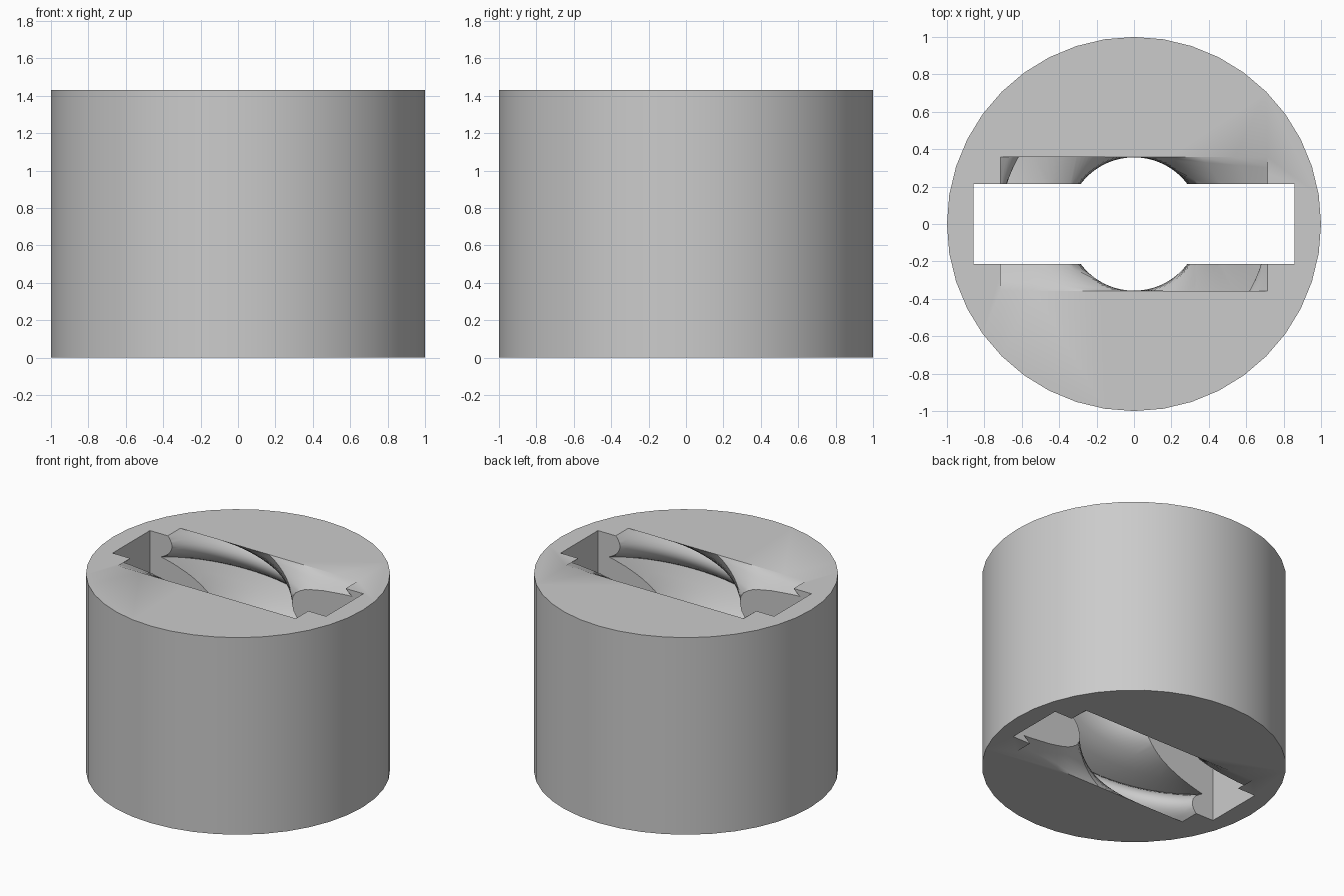
import bpy, bmesh
from math import tau
from mathutils import Vector, Matrix

cube = bpy.data.objects.get("Cube")
if cube:
    bpy.data.objects.remove(cube, do_unlink=True)

HEIGHT = 1.43
MARGIN = 0.1

grey = bpy.data.materials.new("plain grey")
grey.use_nodes = True
colour = (0.6, 0.6, 0.6, 1)
grey.diffuse_color = colour
grey.node_tree.nodes["Principled BSDF"].inputs["Base Color"].default_value = colour


def make_object(name, bm):
    bmesh.ops.recalc_face_normals(bm, faces=bm.faces)
    mesh = bpy.data.meshes.new(name)
    bm.to_mesh(mesh)
    bm.free()
    mesh.materials.append(grey)
    obj = bpy.data.objects.new(name, mesh)
    bpy.context.collection.objects.link(obj)
    return obj


def rectangle(half_x, half_y, steps):
    """Outline of a rectangle with each side split into steps."""
    corners = [Vector((sx * half_x, sy * half_y, 0))
               for sx, sy in ((1, -1), (1, 1), (-1, 1), (-1, -1))]
    return [a.lerp(b, i / steps)
            for a, b in zip(corners, corners[1:] + corners[:1])
            for i in range(steps)]


def loft(name, outline, levels):
    """Skin an outline through (height, turn) levels and cap both ends."""
    bm = bmesh.new()
    rings = []
    for z, turn in levels:
        spin = Matrix.Rotation(turn, 3, 'Z')
        rings.append([bm.verts.new(spin @ p + Vector((0, 0, z))) for p in outline])
    n = len(outline)
    for low, high in zip(rings, rings[1:]):
        for i in range(n):
            j = (i + 1) % n
            bm.faces.new((low[i], low[j], high[j], high[i]))
    bm.faces.new(rings[0][::-1])
    bm.faces.new(rings[-1])
    return make_object(name, bm)


# Round body
bm = bmesh.new()
bmesh.ops.create_cone(bm, cap_ends=True, segments=40, radius1=1, radius2=1, depth=HEIGHT,
                      matrix=Matrix.Translation((0, 0, HEIGHT / 2)))
body = make_object("round_body", bm)

# Straight slot and full-turn spiral passage, both running past the end faces
ends = [(-MARGIN, 0), (HEIGHT + MARGIN, 0)]
slot = loft("slot_cutter", rectangle(0.857, 0.214, 1), ends)
SLICES = 80
twist = [(HEIGHT * i / SLICES, tau * i / SLICES) for i in range(SLICES + 1)]
spiral = loft("spiral_cutter", rectangle(0.714, 0.357, 8), [ends[0]] + twist + [ends[1]])

# Cut the passages through the body
bpy.ops.object.select_all(action='DESELECT')
bpy.context.view_layer.objects.active = body
body.select_set(True)
for cutter in (spiral, slot):
    cutter.hide_render = True
    cut = body.modifiers.new(cutter.name, 'BOOLEAN')
    cut.operation = 'DIFFERENCE'
    cut.solver = 'EXACT'
    cut.object = cutter
    bpy.ops.object.modifier_apply(modifier=cut.name)
    bpy.data.objects.remove(cutter, do_unlink=True)

bpy.ops.object.shade_smooth_by_angle(angle=0.5)
